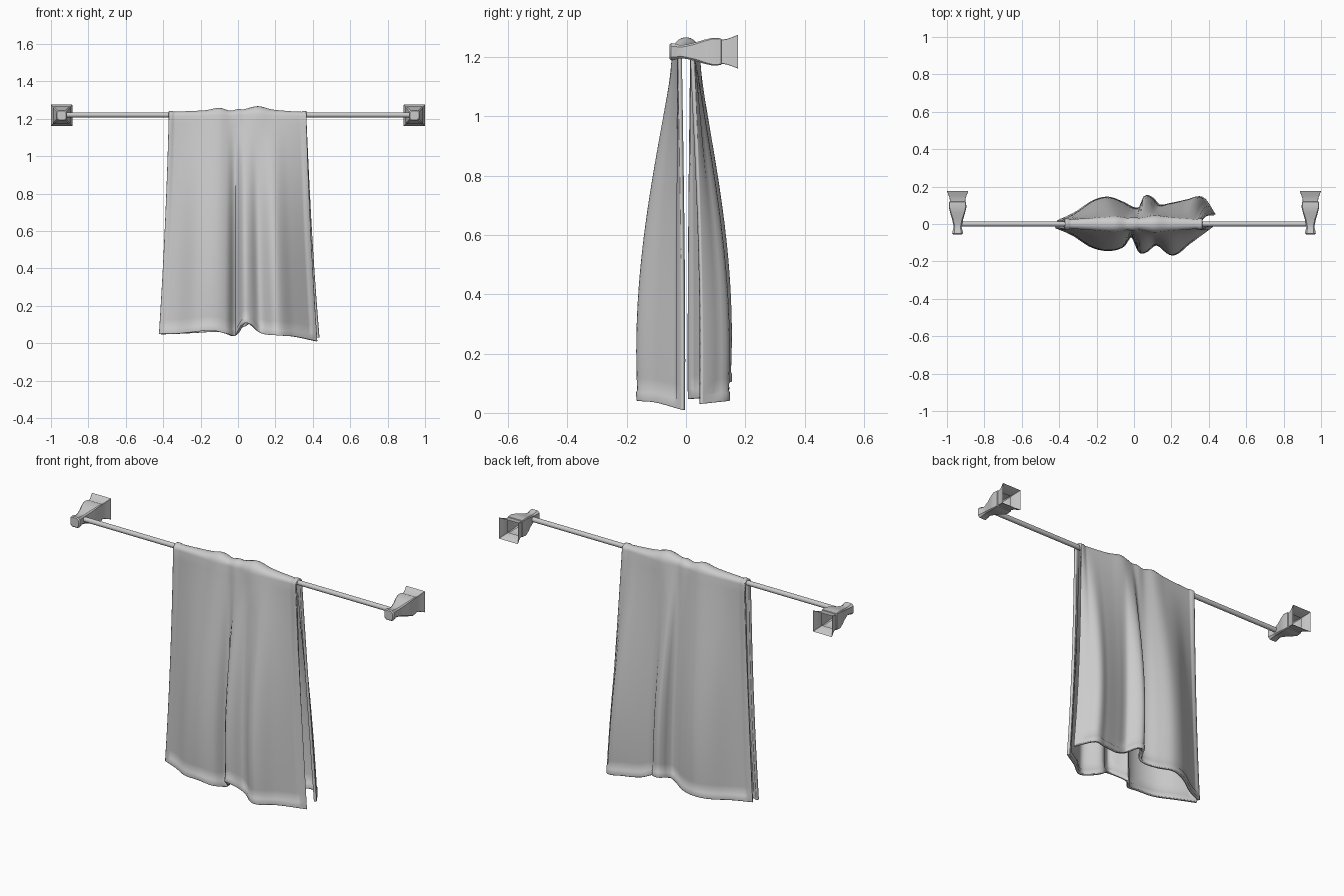
import bpy, bmesh, math

if "Cube" in bpy.data.objects:
    bpy.data.objects.remove(bpy.data.objects["Cube"])


def add_object(name, bm, angle=40):
    me = bpy.data.meshes.new(name)
    bm.normal_update()
    bm.to_mesh(me)
    bm.free()
    ob = bpy.data.objects.new(name, me)
    bpy.context.collection.objects.link(ob)
    bpy.ops.object.select_all(action='DESELECT')
    ob.select_set(True)
    bpy.context.view_layer.objects.active = ob
    bpy.ops.object.shade_smooth_by_angle(angle=math.radians(angle))
    return ob


def curve(pts, k):
    """Smooth curve through pts: column k as a function of column 0."""
    n = len(pts)

    def slope(i):
        a, b = pts[max(i - 1, 0)], pts[min(i + 1, n - 1)]
        return (b[k] - a[k]) / (b[0] - a[0])

    def f(x):
        x = min(max(x, pts[0][0]), pts[-1][0])
        i = 0
        while i < n - 2 and x > pts[i + 1][0]:
            i += 1
        p, q = pts[i], pts[i + 1]
        h = q[0] - p[0]
        t = (x - p[0]) / h
        return ((2*t**3 - 3*t*t + 1) * p[k] + (t**3 - 2*t*t + t) * h * slope(i)
                + (3*t*t - 2*t**3) * q[k] + (t**3 - t*t) * h * slope(i + 1))
    return f


BAR_Z, BAR_Y = 1.22, 0.0

# Bar
bm = bmesh.new()
bmesh.ops.create_cone(bm, cap_ends=True, segments=16, radius1=0.013, radius2=0.013, depth=1.87)
bar = add_object("bar", bm)
bar.rotation_euler = (0, math.pi / 2, 0)
bar.location = (0, BAR_Y, BAR_Z)

# Wall brackets: chamfered square sections lofted along y, open at the wall
SECTIONS = [(0.176, 0.057, 0.001), (0.155, 0.049, 0.001), (0.138, 0.043, 0.001),
            (0.120, 0.041, 0.002), (0.118, 0.045, 0.003), (0.09, 0.047, 0.004),
            (0.06, 0.040, 0.005), (0.03, 0.031, 0.006), (0.0, 0.024, 0.006),
            (-0.02, 0.022, 0.007), (-0.037, 0.027, 0.009), (-0.05, 0.029, 0.011),
            (-0.055, 0.024, 0.010)]


def bracket(name, x):
    bm = bmesh.new()
    rings = []
    for y, h, c in SECTIONS:
        d = h - c
        ring = [(h, -d), (h, d), (d, h), (-d, h), (-h, d), (-h, -d), (-d, -h), (d, -h)]
        rings.append([bm.verts.new((x + a, y, BAR_Z - 0.002 + b)) for a, b in ring])
    for r, s in zip(rings, rings[1:]):
        for i in range(8):
            j = (i + 1) % 8
            bm.faces.new((r[i], r[j], s[j], s[i]))
    bm.faces.new(rings[-1])
    bmesh.ops.recalc_face_normals(bm, faces=bm.faces)
    add_object(name, bm, 35)


bracket("left_bracket", -0.943)
bracket("right_bracket", 0.943)

# Towel: lower edges (x, y, z) of the front and back falls, and crown (x, radius, z)
FRONT = [(-.42, -.015, .05), (-.33, -.055, .05), (-.23, -.12, .06), (-.14, -.14, .068),
         (-.06, -.12, .05), (-.012, -.065, .04), (.03, -.15, .105), (.065, -.148, .10),
         (.12, -.11, .055), (.21, -.165, .042), (.30, -.10, .035), (.42, -.008, .01)]
BACK = [(-.41, .012, .047), (-.32, .055, .05), (-.22, .122, .055), (-.14, .142, .06),
        (-.06, .115, .06), (.0, .085, .075), (.035, .09, .09), (.06, .148, .105),
        (.10, .138, .10), (.135, .10, .08), (.20, .108, .055), (.30, .13, .045),
        (.37, .14, .04), (.43, .05, .03)]
CROWN = [(-.37, .021, 1.237), (-.28, .026, 1.24), (-.17, .034, 1.246), (-.10, .04, 1.258),
         (-.04, .03, 1.243), (.0, .033, 1.252), (.03, .03, 1.25), (.06, .036, 1.258),
         (.11, .044, 1.267), (.18, .036, 1.25), (.27, .028, 1.241), (.365, .021, 1.236)]
radius, crown_z = curve(CROWN, 1), curve(CROWN, 2)
falls = {}
for side, pts in ((-1, FRONT), (1, BACK)):
    falls[side] = (pts[0][0], pts[-1][0], curve(pts, 1), curve(pts, 2))


def fall_point(side, t, s):
    """Point on one hanging half; t across, s from bar (0) to lower edge (1)."""
    xa, xb, fy, fz = falls[side]
    top_x, low_x = -.37 + .735 * t, xa + (xb - xa) * t
    x = top_x + (low_x - top_x) * (0.45 * s + 0.55 * s * s)
    y0 = side * radius(top_x)
    y = y0 + (fy(low_x) - y0) * math.sin(1.85 * s ** 1.08)
    z = (BAR_Z - 0.005) * (1 - s) + fz(low_x) * s
    return x, y, z


def crown_point(t, a):
    """Point over the bar; a runs from the front (0) to the back (pi)."""
    x = -.37 + .735 * t
    base = BAR_Z - 0.005
    return x, -radius(x) * math.cos(a), base + (crown_z(x) - 0.003 - base) * math.sin(a)


# Extra columns and rows bound the thicker hems
HEM_U, HEM_S = 0.034, 0.972
cols = [0, .004, HEM_U - .005, HEM_U] + [HEM_U + (1 - 2*HEM_U) * i / 64 for i in range(1, 64)]
cols += [1 - HEM_U, 1 - HEM_U + .005, .996, 1]
drop = [i / 26 * HEM_S for i in range(1, 27)] + [HEM_S + .004, .997, 1.0]
rows = [(-1, s) for s in reversed(drop)] + [(0, math.pi * i / 10) for i in range(11)]
rows += [(1, s) for s in drop]

bm = bmesh.new()
grid, hem = [], []
for kind, v in rows:
    line = []
    for t in cols:
        line.append(bm.verts.new(fall_point(kind, t, v) if kind else crown_point(t, v)))
        edge = t < HEM_U - .001 or t > 1 - HEM_U + .001 or (kind and v > HEM_S + .001)
        hem.append(1.0 if edge else 0.4)
    grid.append(line)
for a, b in zip(grid, grid[1:]):
    for i in range(len(cols) - 1):
        bm.faces.new((a[i], a[i + 1], b[i + 1], b[i]))
towel = add_object("towel", bm, 50)
group = towel.vertex_groups.new(name="hem")
for i, w in enumerate(hem):
    group.add([i], w, 'REPLACE')
solid = towel.modifiers.new("thickness", 'SOLIDIFY')
solid.thickness = 0.014
solid.offset = 0
solid.vertex_group = "hem"
